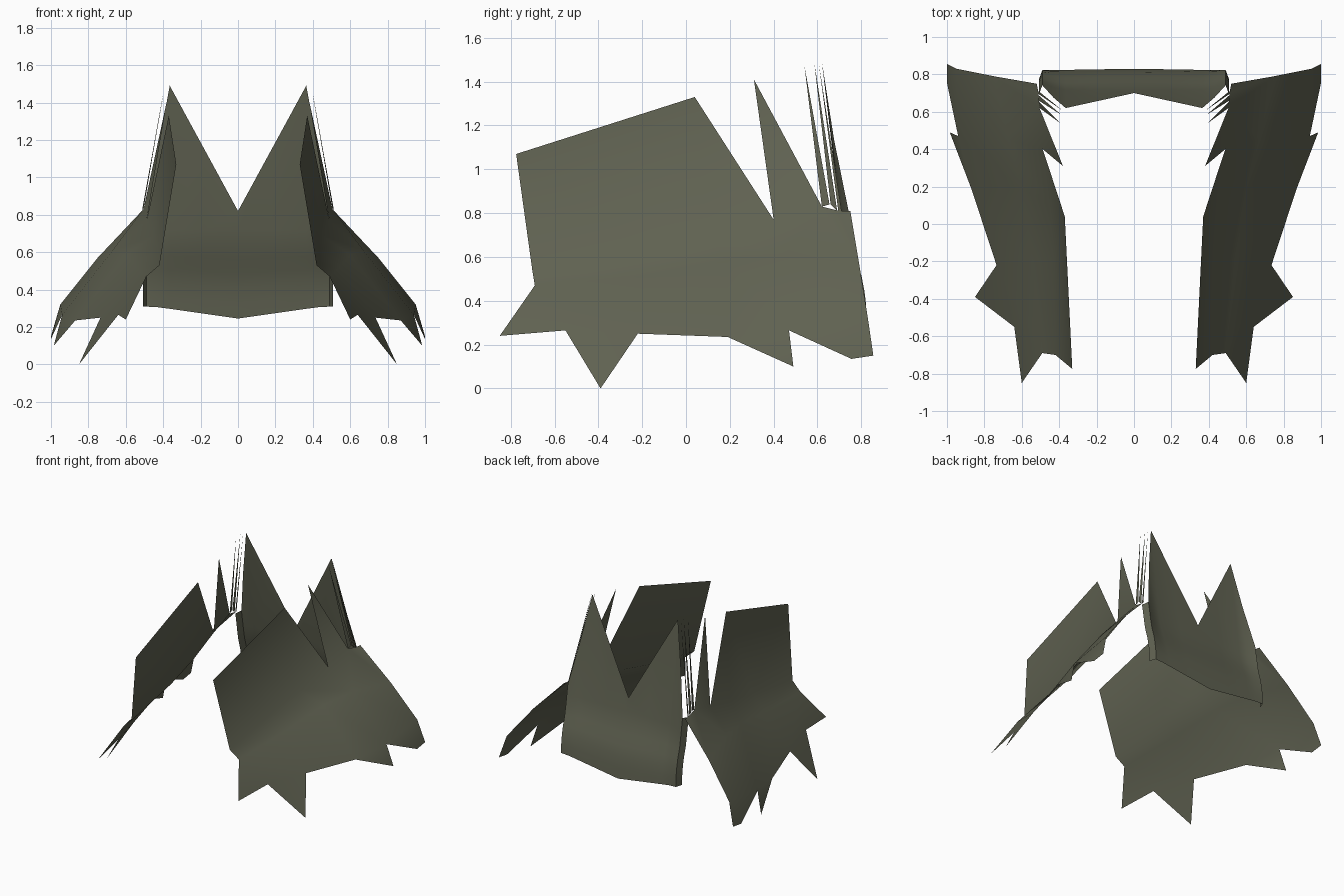
import bpy, bmesh, math

if "Cube" in bpy.data.objects:
    bpy.data.objects.remove(bpy.data.objects["Cube"])

mat = bpy.data.materials.new("dark olive cloth")
mat.diffuse_color = (0.115, 0.12, 0.082, 1)
mat.use_nodes = True
mat.node_tree.nodes["Principled BSDF"].inputs["Base Color"].default_value = mat.diffuse_color


def make(name, verts, faces, angle=50):
    me = bpy.data.meshes.new(name)
    me.from_pydata(verts, [], faces)
    me.materials.append(mat)
    bm = bmesh.new()
    bm.from_mesh(me)
    bmesh.ops.recalc_face_normals(bm, faces=bm.faces)
    bm.to_mesh(me)
    bm.free()
    ob = bpy.data.objects.new(name, me)
    bpy.context.collection.objects.link(ob)
    bpy.context.view_layer.objects.active = ob
    ob.select_set(True)
    bpy.ops.object.shade_smooth_by_angle(angle=math.radians(angle))
    ob.select_set(False)
    return ob


# Shoulder flap: upright collar (A, B, D), fold line (f, C, E, G, K),
# slope (o) and ragged hem (b)
P = {
    "A": (.33, -.775, 1.07), "B": (.37, .04, 1.33), "D": (.38, .31, 1.41),
    "f0": (.42, -.70, .53), "f1": (.43, -.20, .62), "f2": (.45, .10, .69),
    "C": (.488, .40, .77), "E": (.505, .62, .83), "G": (.51, .70, .81),
    "K": (.52, .75, .81),
    "o0": (.49, -.69, .47), "o1": (.54, -.20, .515), "o2": (.60, .19, .585),
    "o3": (.67, .45, .61), "o4": (.75, .79, .57),
    "b0": (.60, -.85, .24), "b1": (.64, -.55, .265), "b2": (.85, -.39, 0),
    "b3": (.735, -.22, .25), "b4": (.87, .19, .235), "b5": (.985, .49, .10),
    "b6": (.94, .47, .265), "b7": (1.0, .755, .135), "b8": (1.0, .855, .15),
    "b9": (.95, .83, .32),
}
PATCHES = """A f0 f1 B|B f1 f2|B f2 C|D C E|f0 o0 o1 f1|f1 o1 o2 f2|f2 o2 o3 C
C o3 E|E o3 o4 G|G o4 K|o0 b0 b1|o0 b1 b3 o1|b1 b2 b3|o1 b3 b4 o2|o2 b4 b6 o3
b4 b5 b6|o3 b6 b9 o4|b6 b7 b9|b7 b8 b9""".replace("\n", "|")
keys = list(P)
flap_faces = [[keys.index(k) for k in f.split()] for f in PATCHES.split("|")]

# Thin collar spikes: tip, front base, rear base
SPIKES = [
    ((.395, .54, 1.475), (.505, .62, .83), (.51, .655, .84)),
    ((.39, .585, 1.49), (.51, .66, .84), (.512, .69, .81)),
    ((.38, .605, 1.49), (.51, .695, .81), (.51, .71, .81)),
]

for side, s in (("right", 1), ("left", -1)):
    make(side + "_shoulder_flap", [(s * x, y, z) for x, y, z in P.values()],
         flap_faces)
    make(side + "_collar_spikes",
         [(s * x, y, z) for t in SPIKES for x, y, z in t],
         [(3 * i, 3 * i + 1, 3 * i + 2) for i in range(3)])


def lerp(table, v):
    for (a, p), (b, q) in zip(table, table[1:]):
        if v <= b:
            return p + (q - p) * max(0, v - a) / (b - a)
    return table[-1][1]


# Back panel: two tall points, curved foot, narrow side flanges
TOP = [(0, .82), (.365, 1.49), (.49, .81), (.51, .80)]
HEM = [(0, .245), (.42, .305), (.51, .31)]
DEPTH = [(.245, .83), (.40, .812), (.50, .785), (.60, .745), (.70, .72),
         (.82, .70), (1.49, .62)]
half = [0, .18, .365, .43, .49, .508]
cols = [-x for x in half[:0:-1]] + half
rows = 8
verts = []
for x in cols:
    a = abs(x)
    lo, hi = lerp(HEM, a), lerp(TOP, a)
    waist = min(.72, hi - .05)
    zs = [lo + (waist - lo) * i / (rows - 2) for i in range(rows - 1)] + [hi]
    for z in zs:
        y = lerp(DEPTH, z)
        if a > .4:
            y += .04 * min(1, (a - .4) / .09) * min(1, max(0, (z - .3) / .4))
        if a > .5:
            y -= .05
        verts.append((x, y, z))
faces = [(c * rows + r, (c + 1) * rows + r, (c + 1) * rows + r + 1, c * rows + r + 1)
         for c in range(len(cols) - 1) for r in range(rows - 1)]
make("back_panel", verts, faces)
